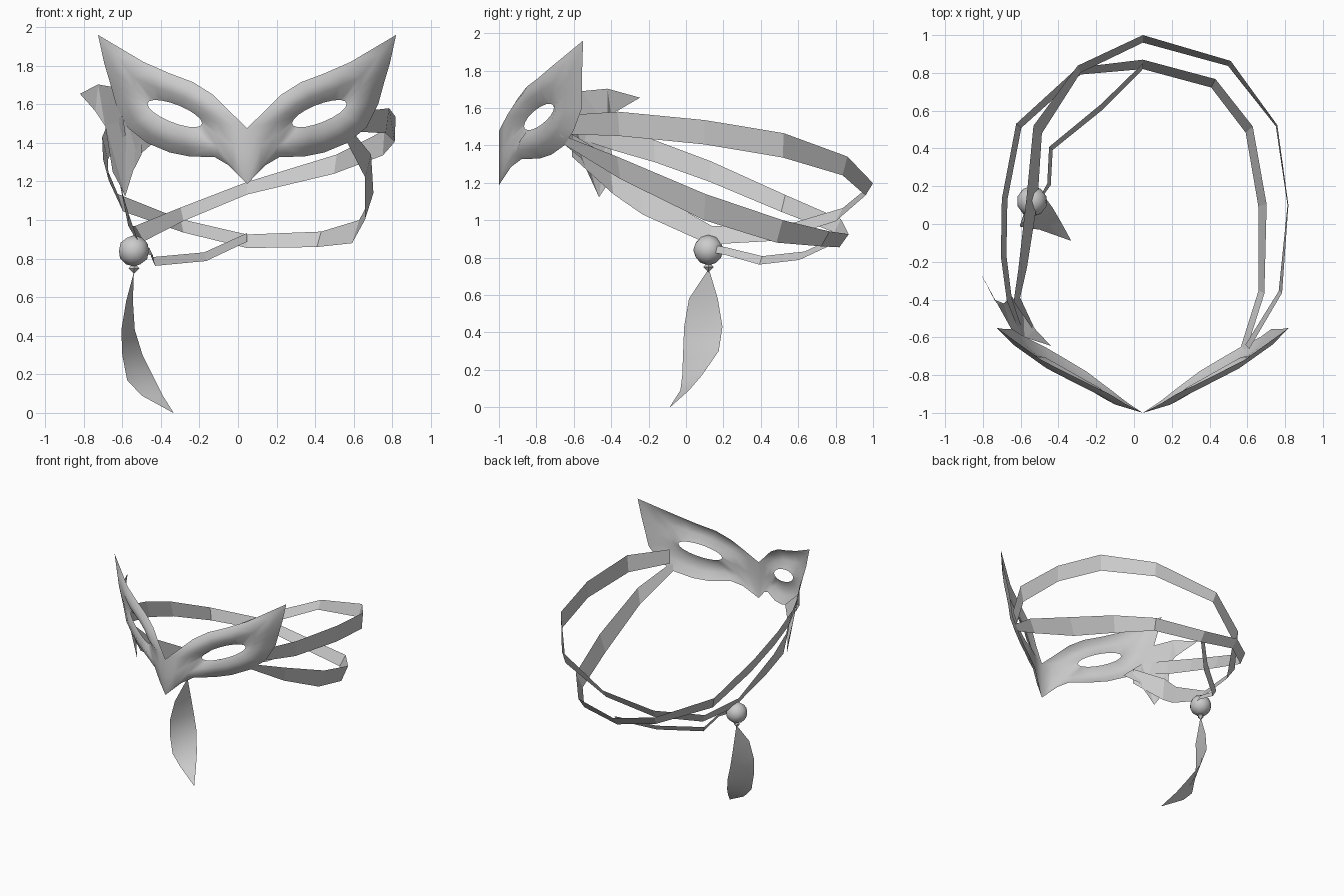
import bpy
import bmesh
from math import sin, cos, pi
from mathutils import Vector

default_cube = bpy.data.objects.get("Cube")
if default_cube:
    bpy.data.objects.remove(default_cube, do_unlink=True)

# One plain material for everything
grey = bpy.data.materials.new("plain grey")
grey.use_nodes = True
colour = (0.6, 0.6, 0.6, 1)
grey.diffuse_color = colour
grey.node_tree.nodes["Principled BSDF"].inputs["Base Color"].default_value = colour


def finish(name, bm, smooth=True):
    """Turn a bmesh into a named, coloured object."""
    bmesh.ops.remove_doubles(bm, verts=bm.verts, dist=0.0005)
    bmesh.ops.recalc_face_normals(bm, faces=bm.faces)
    for face in bm.faces:
        face.smooth = smooth
    mesh = bpy.data.meshes.new(name)
    bm.to_mesh(mesh)
    bm.free()
    mesh.materials.append(grey)
    obj = bpy.data.objects.new(name, mesh)
    bpy.context.collection.objects.link(obj)
    return obj


def bridge(bm, rows, closed=False):
    """Skin neighbouring rows of points with quads."""
    grid = [[bm.verts.new(p) for p in row] for row in rows]
    for a, b in zip(grid, grid[1:]):
        count = len(a)
        for i in range(count if closed else count - 1):
            j = (i + 1) % count
            bm.faces.new((a[i], a[j], b[j], b[i]))


# Mask: rings from the outline to the eye opening, mirrored about its middle
MIDDLE = 0.047
outline = [
    (0, -1, 1.33), (0, -1, 1.477), (.097, -.95, 1.57), (.177, -.9, 1.65),
    (.28, -.85, 1.715), (.4, -.79, 1.76), (.537, -.72, 1.82),
    (.773, -.55, 1.96), (.74, -.555, 1.81), (.71, -.555, 1.71),
    (.68, -.556, 1.6), (.62, -.6, 1.48), (.52, -.65, 1.4),
    (.4, -.72, 1.35), (.3, -.78, 1.33), (.167, -.88, 1.326),
    (.097, -.935, 1.285), (0, -1, 1.187),
]


def eye_point(i):
    t = pi - 2 * pi * i / len(outline)
    along = cos(t)
    return Vector((.375 + .142 * along, -.786 + .08 * along,
                   1.552 + .05 * along + .05 * sin(t)))


def mask_ring(f):
    ring = []
    for i, point in enumerate(outline):
        p = Vector(point).lerp(eye_point(i), f)
        bulge = .02 if i in (0, 1, 16, 17) else .045
        p.y -= bulge * sin(pi * f)
        ring.append(p)
    return ring


bm = bmesh.new()
rings = [mask_ring(f) for f in (0, .3, .65, 1)]
for side in (1, -1):
    bridge(bm, [[(MIDDLE + side * p.x, p.y, p.z) for p in ring]
                for ring in rings], closed=True)
finish("mask", bm)


# Straps: upright ribbons along (x, y, z, width, outward lean of the top edge)
def strap(name, path):
    bm = bmesh.new()
    rows = []
    for x, y, z, width, lean in path:
        outward = Vector((x - MIDDLE, y, 0)).normalized() * lean / 2
        half = Vector((0, 0, width / 2))
        p = Vector((x, y, z))
        rows.append((p + half + outward, p - half - outward))
    bridge(bm, rows)
    return finish(name, bm, smooth=False)


strap("upper_strap", [
    (.6, -.65, 1.51, .1, .03), (.775, -.36, 1.515, .13, .02),
    (.815, .1, 1.47, .13, .005), (.755, .52, 1.4, .13, .01),
    (.505, .85, 1.29, .1, .03), (.047, .98, 1.165, .065, .04),
    (-.29, .82, 1.03, .07, .04), (-.51, .5, .93, .08, .06),
    (-.54, .13, .92, .1, .06), (-.59, -.24, 1.11, .16, .05),
    (-.62, -.4, 1.24, .2, .04), (-.5, -.61, 1.4, .12, 0),
])
strap("lower_strap", [
    (.58, -.66, 1.43, .06, .04), (.675, -.36, 1.28, .12, .035),
    (.68, .1, 1.07, .14, .045), (.61, .5, .94, .12, .05),
    (.42, .745, .9, .08, .05), (.047, .845, .89, .07, .05),
    (-.29, .81, .97, .07, .04), (-.61, .52, 1.09, .09, .035),
    (-.685, .13, 1.26, .11, .03), (-.69, -.17, 1.37, .12, .03),
    (-.66, -.4, 1.44, .13, .03), (-.59, -.59, 1.49, .1, .02),
])
strap("loose_cord", [
    (-.5, .13, .85, .04, .01), (-.45, .21, .835, .04, .02),
    (-.44, .4, .785, .045, .025), (-.17, .62, .81, .045, .03),
    (.047, .835, .91, .045, .03),
])


# Pointed flaps beside the right eye
def flap(name, points):
    bm = bmesh.new()
    face = bm.faces.new([bm.verts.new(p) for p in points])
    bmesh.ops.triangulate(bm, faces=[face])
    return finish(name, bm, smooth=False)


flap("upper_flap", [
    (-.58, -.6, 1.52), (-.65, -.555, 1.69), (-.725, -.42, 1.703),
    (-.82, -.246, 1.655), (-.74, -.4, 1.565), (-.69, -.42, 1.49),
])
flap("lower_flap", [
    (-.44, -.645, 1.4), (-.58, -.6, 1.53), (-.69, -.42, 1.5),
    (-.65, -.38, 1.25), (-.61, -.43, 1.176), (-.585, -.465, 1.123),
    (-.52, -.56, 1.33),
])

# Bead and the small diamond below it
bm = bmesh.new()
bmesh.ops.create_icosphere(bm, subdivisions=2, radius=.081)
finish("bead", bm).location = (-.54, .12, .84)

bm = bmesh.new()
bmesh.ops.create_uvsphere(bm, u_segments=4, v_segments=2, radius=.028)
finish("bead_drop", bm, smooth=False).location = (-.54, .12, .75)

# Hanging feather: a curling blade between its front and back edges
blade = [
    (.73, -.54, .115, -.54, .125), (.58, -.58, .016, -.545, .17),
    (.43, -.605, -.01, -.535, .195), (.3, -.6, -.015, -.495, .175),
    (.17, -.575, -.02, -.43, .085), (.09, -.5, -.03, -.39, .016),
    (0, -.336, -.088, -.334, -.085),
]
bm = bmesh.new()
rows = []
for z, ax, ay, bx, by in blade:
    front, back = Vector((ax, ay, z)), Vector((bx, by, z))
    rows.append((front, front.lerp(back, .5), back))
bridge(bm, rows)
finish("feather", bm)
